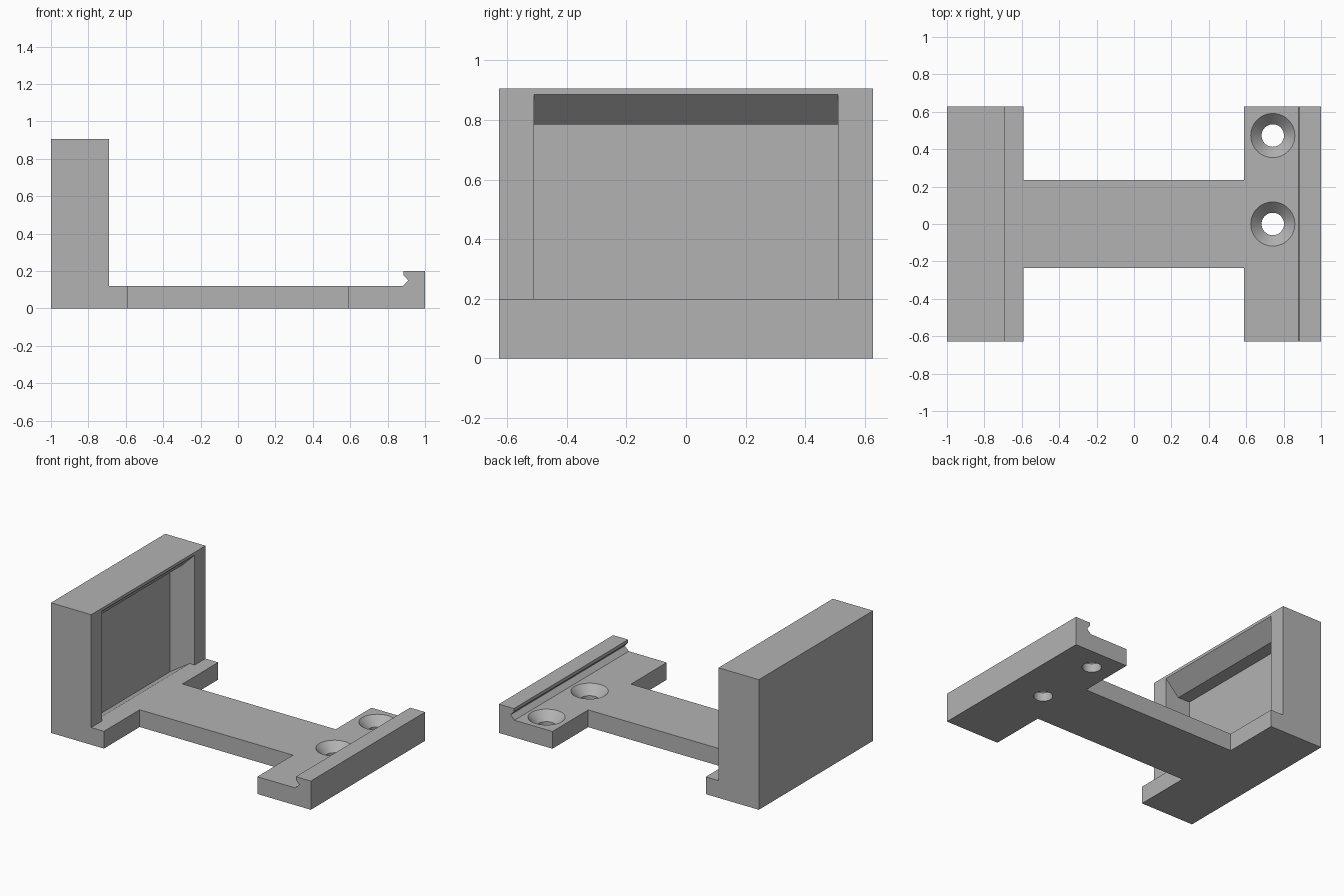
import bpy, bmesh, math

if "Cube" in bpy.data.objects:
    bpy.data.objects.remove(bpy.data.objects["Cube"])

HALF_DEPTH = 0.628
PLATE = 0.12

grey = bpy.data.materials.new("light_grey")
grey.use_nodes = True
colour = (0.45, 0.45, 0.45, 1)
grey.diffuse_color = colour
grey.node_tree.nodes["Principled BSDF"].inputs["Base Color"].default_value = colour


def finish(name, bm):
    bmesh.ops.recalc_face_normals(bm, faces=bm.faces)
    mesh = bpy.data.meshes.new(name)
    bm.to_mesh(mesh)
    bm.free()
    mesh.materials.append(grey)
    ob = bpy.data.objects.new(name, mesh)
    bpy.context.collection.objects.link(ob)
    return ob


def prism(name, profile, y0, y1):
    """Extrude an x-z outline along y."""
    bm = bmesh.new()
    face = bm.faces.new([bm.verts.new((x, y0, z)) for x, z in profile])
    ext = bmesh.ops.extrude_face_region(bm, geom=[face])
    moved = [v for v in ext["geom"] if isinstance(v, bmesh.types.BMVert)]
    bmesh.ops.translate(bm, verts=moved, vec=(0, y1 - y0, 0))
    return finish(name, bm)


def lathe(name, profile, x, y, sides=48):
    """Turn an (r, z) outline round a vertical axis."""
    bm = bmesh.new()
    rings = []
    for r, z in profile:
        rings.append([bm.verts.new((x + r * math.cos(math.tau * i / sides),
                                    y + r * math.sin(math.tau * i / sides), z))
                      for i in range(sides)])
    for a, b in zip(rings, rings[1:]):
        for i in range(sides):
            j = (i + 1) % sides
            bm.faces.new((a[i], a[j], b[j], b[i]))
    bm.faces.new(rings[0])
    bm.faces.new(rings[-1])
    return finish(name, bm)


def cut(target, cutter):
    mod = target.modifiers.new("cut", "BOOLEAN")
    mod.operation = "DIFFERENCE"
    mod.solver = "EXACT"
    mod.object = cutter
    bpy.context.view_layer.objects.active = target
    bpy.ops.object.modifier_apply(modifier=mod.name)
    bpy.data.objects.remove(cutter)


# Side outline: tall block, flat plate and hooked lip
bracket = prism("clamp_bracket", [
    (-1, 0), (1, 0), (1, 0.2), (0.885, 0.2), (0.885, 0.178),
    (0.91, 0.15), (0.88, PLATE), (-0.69, PLATE), (-0.69, 0.905), (-1, 0.905),
], -HALF_DEPTH, HALF_DEPTH)

# Narrow the middle of the plate to a bar
for side in (-1, 1):
    y0, y1 = sorted((side * 0.235, side * 0.8))
    cut(bracket, prism("waist_cutter", [
        (-0.592, -0.1), (0.588, -0.1), (0.588, 0.3), (-0.592, 0.3)], y0, y1))

# Pocket in the tall block, with sloped ceiling and floor
cut(bracket, prism("pocket_cutter", [
    (-0.88, 0.023), (-0.73, PLATE), (-0.69, PLATE), (-0.65, 0.14),
    (-0.65, 0.885), (-0.69, 0.885), (-0.79, 0.785), (-0.88, 0.785),
], -0.51, 0.51))

# Countersunk screw holes
for y in (0, 0.473):
    cut(bracket, lathe("screw_hole_cutter", [
        (0.06, -0.05), (0.06, 0.06), (0.118, PLATE), (0.118, 0.17)], 0.742, y))

bpy.ops.object.select_all(action="DESELECT")
bracket.select_set(True)
bpy.context.view_layer.objects.active = bracket
bpy.ops.object.shade_smooth_by_angle(angle=math.radians(30))
